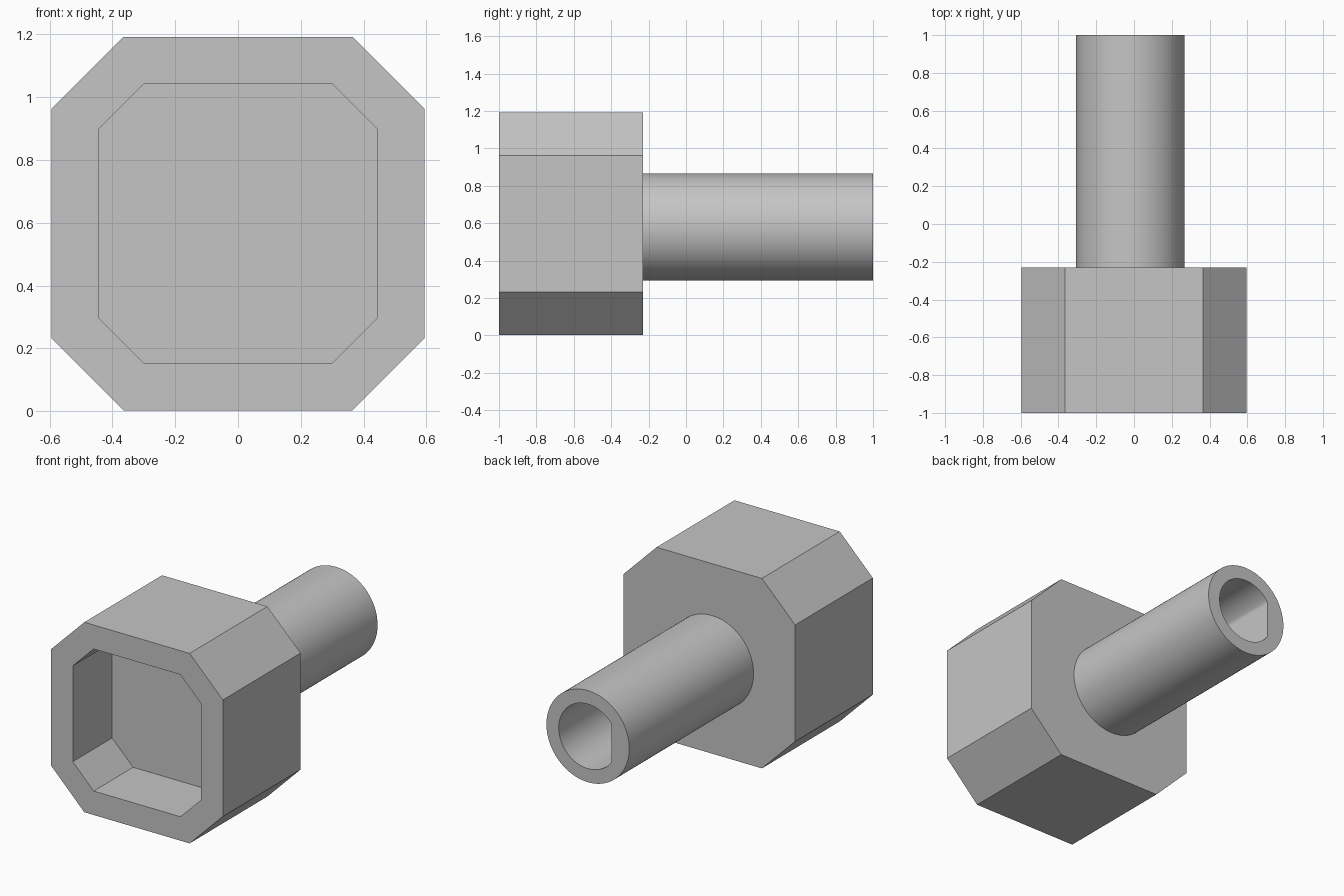
import bpy, bmesh
from math import cos, sin, tau, radians

cube = bpy.data.objects.get("Cube")
if cube:
    bpy.data.objects.remove(cube, do_unlink=True)

grey = bpy.data.materials.new("light grey")
grey.use_nodes = True
grey.diffuse_color = (0.56, 0.56, 0.56, 1)
grey.node_tree.nodes["Principled BSDF"].inputs["Base Color"].default_value = grey.diffuse_color


def octagon(half, flat):
    """Square outline with chamfered corners, counter-clockwise."""
    return [(half, -flat), (half, flat), (flat, half), (-flat, half),
            (-half, flat), (-half, -flat), (-flat, -half), (flat, -half)]


def circle(radius, flat_at=None, sides=96):
    """Round outline, optionally cut off straight on the -x side."""
    pts = [(radius * cos(tau * i / sides), radius * sin(tau * i / sides)) for i in range(sides)]
    return [(max(x, -flat_at), z) for x, z in pts] if flat_at else pts


def cup(name, centre, rings):
    """Skin a closed solid through (outline, y) rings running outside then inside."""
    bm = bmesh.new()
    loops = [[bm.verts.new((centre[0] + x, y, centre[1] + z)) for x, z in outline]
             for outline, y in rings]
    for a, b in zip(loops, loops[1:]):
        for i in range(len(a)):
            bm.faces.new((a[i - 1], a[i], b[i], b[i - 1]))
    bm.faces.new(loops[0])
    bm.faces.new(loops[-1])
    bmesh.ops.recalc_face_normals(bm, faces=bm.faces)
    mesh = bpy.data.meshes.new(name)
    bm.to_mesh(mesh)
    bm.free()
    mesh.materials.append(grey)
    obj = bpy.data.objects.new(name, mesh)
    bpy.context.collection.objects.link(obj)
    return obj


# Chamfered head with an open pocket in the front
head_outer, pocket = octagon(0.595, 0.365), octagon(0.445, 0.30)
cup("head", (0, 0.597), [(head_outer, -0.23), (head_outer, -1),
                         (pocket, -1), (pocket, -0.61)])

# Slightly off-centre tubular shaft with a D-shaped bore
tube, bore = circle(0.287), circle(0.202, flat_at=0.165)
shaft = cup("shaft", (-0.02, 0.58), [(tube, -0.25), (tube, 1), (bore, 1), (bore, -0.22)])

bpy.ops.object.select_all(action='DESELECT')
shaft.select_set(True)
bpy.context.view_layer.objects.active = shaft
bpy.ops.object.shade_smooth_by_angle(angle=radians(25))
